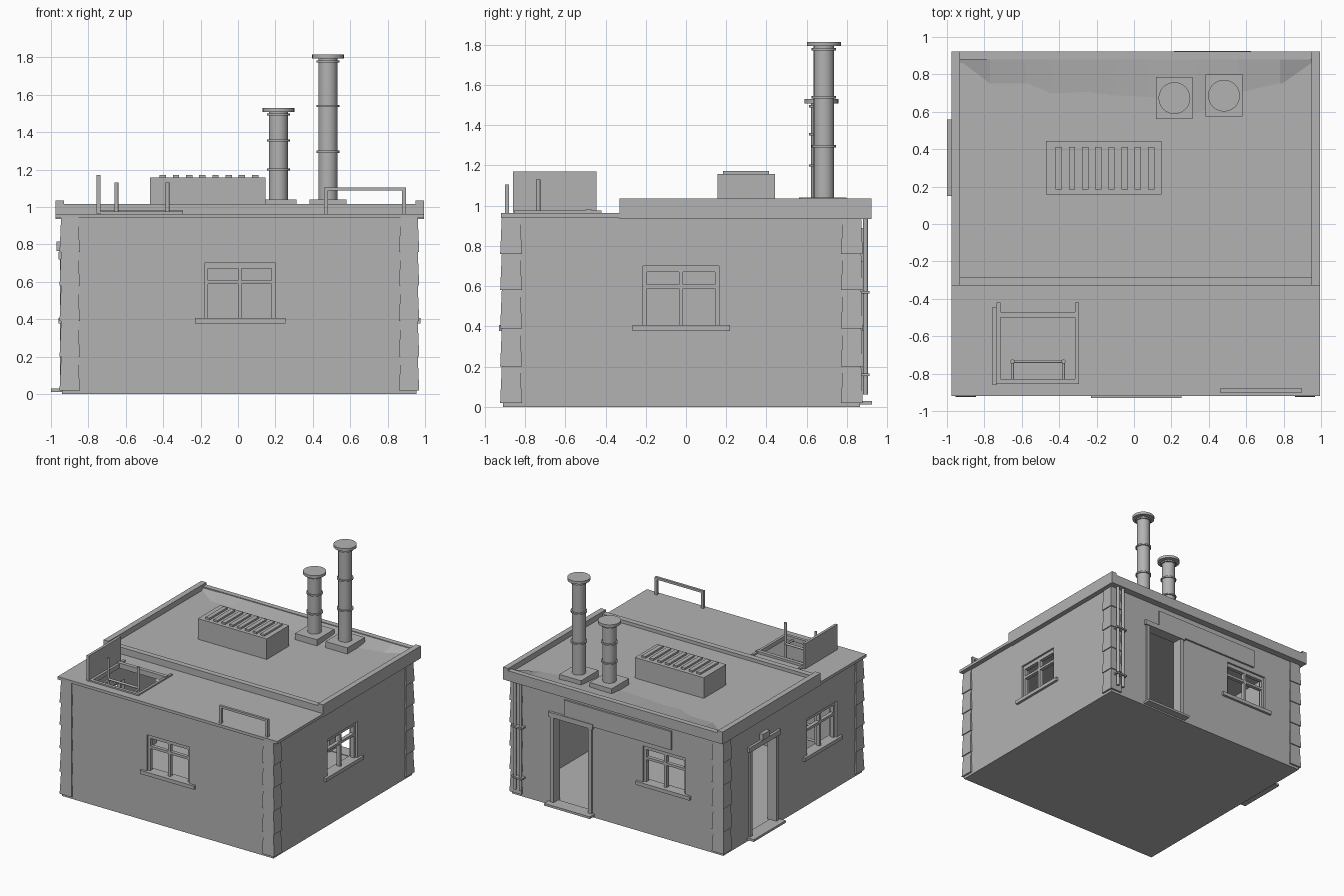
import bpy, bmesh, math
from mathutils import Vector

if "Cube" in bpy.data.objects:
    bpy.data.objects.remove(bpy.data.objects["Cube"], do_unlink=True)

GREY = bpy.data.materials.new("plain_grey")
GREY.use_nodes = True
GREY.diffuse_color = (0.45, 0.45, 0.45, 1)
GREY.node_tree.nodes["Principled BSDF"].inputs["Base Color"].default_value = (0.45, 0.45, 0.45, 1)


def finish(name, bm):
    bmesh.ops.recalc_face_normals(bm, faces=bm.faces)
    mesh = bpy.data.meshes.new(name)
    bm.to_mesh(mesh)
    bm.free()
    mesh.materials.append(GREY)
    obj = bpy.data.objects.new(name, mesh)
    bpy.context.collection.objects.link(obj)
    return obj


def add_box(bm, x, y, z):
    verts = bmesh.ops.create_cube(bm, size=1)["verts"]
    for v in verts:
        v.co = Vector([(r[0] + r[1]) / 2 + c * (r[1] - r[0]) for r, c in zip((x, y, z), v.co)])


def boxes(name, *ranges):
    bm = bmesh.new()
    for r in ranges:
        add_box(bm, *r)
    return finish(name, bm)


def add_rod(bm, a, b, radius, sides=10):
    a, b = Vector(a), Vector(b)
    verts = bmesh.ops.create_cone(bm, cap_ends=True, segments=sides, radius1=radius,
                                  radius2=radius, depth=(b - a).length)["verts"]
    turn = (b - a).to_track_quat("Z", "Y")
    for v in verts:
        v.co = turn @ v.co + (a + b) / 2


def rods(name, radius, *pairs):
    bm = bmesh.new()
    for a, b in pairs:
        add_rod(bm, a, b, radius)
    return smooth(finish(name, bm))


def smooth(obj):
    bpy.ops.object.select_all(action="DESELECT")
    obj.select_set(True)
    bpy.context.view_layer.objects.active = obj
    bpy.ops.object.shade_smooth_by_angle(angle=math.radians(40))
    return obj


def cut(obj, *ranges):
    for r in ranges:
        cutter = boxes("cutter", r)
        cutter.hide_render = True
        mod = obj.modifiers.new("cut", "BOOLEAN")
        mod.operation, mod.solver, mod.object = "DIFFERENCE", "EXACT", cutter
        bpy.context.view_layer.objects.active = obj
        bpy.ops.object.modifier_apply(modifier=mod.name)
        bpy.data.objects.remove(cutter, do_unlink=True)


# Wall planes: outward sign, axis the wall runs along, outer face position
WALLS = {"front": (-1, "x", -0.91), "back": (1, "x", 0.865),
         "left": (1, "y", 0.955), "right": (-1, "y", -0.94)}


def on_wall(wall, u, depth, z):
    """Box ranges from a span along the wall and a depth measured outward."""
    sign, axis, face = WALLS[wall]
    d = tuple(sorted(face + sign * k for k in depth))
    return (u, d, z) if axis == "x" else (d, u, z)


WINDOWS = {"front": 0.01, "left": -0.025, "back": -0.41, "right": -0.4}
DOORS = {"back": 0.42, "right": 0.355}
SILL, HEAD, HALF = 0.405, 0.70, 0.19
DOOR_HALF, DOOR_TOP = 0.155, 0.72

# Hollow building shell with openings
shell = boxes("walls", ((-0.94, 0.955), (-0.91, 0.865), (0, 0.945)))
cut(shell, ((-0.87, 0.885), (-0.84, 0.795), (0.025, 1.2)))
for wall, c in WINDOWS.items():
    cut(shell, on_wall(wall, (c - HALF, c + HALF), (-0.12, 0.05), (SILL, HEAD)))
for wall, c in DOORS.items():
    cut(shell, on_wall(wall, (c - DOOR_HALF, c + DOOR_HALF), (-0.12, 0.05), (0.025, DOOR_TOP)))

# Window sills, frames and glazing bars
for wall, c in WINDOWS.items():
    l, r, t = c - HALF, c + HALF, 0.02
    depth = (-0.045, -0.015)
    boxes(wall + "_window_sill", on_wall(wall, (l - 0.05, r + 0.055), (-0.05, 0.02), (0.378, SILL + 0.002)))
    boxes(wall + "_window_frame",
          on_wall(wall, (l, l + t), depth, (SILL, HEAD)),
          on_wall(wall, (r - t, r), depth, (SILL, HEAD)),
          on_wall(wall, (l, r), depth, (HEAD - 0.03, HEAD)),
          on_wall(wall, (l, r), depth, (0.588, 0.608)),
          on_wall(wall, (c - 0.01, c + 0.01), depth, (SILL, HEAD)))

# Door frames, lintels and steps
for wall, c in DOORS.items():
    l, r, t = c - DOOR_HALF, c + DOOR_HALF, 0.03
    boxes(wall + "_door_frame",
          on_wall(wall, (l - t, l), (-0.06, 0.012), (0.025, DOOR_TOP)),
          on_wall(wall, (r, r + t), (-0.06, 0.012), (0.025, DOOR_TOP)),
          on_wall(wall, (l - 0.045, r + 0.045), (-0.06, 0.02), (DOOR_TOP, DOOR_TOP + 0.04)))
    boxes(wall + "_door_step", on_wall(wall, (l - 0.05, r + 0.05), (-0.05, 0.06), (0.012, 0.03)))

boxes("door_lamp", on_wall("right", (0.31, 0.40), (0, 0.03), (0.765, 0.815)))
boxes("sign_board", on_wall("back", (-0.48, 0.48), (0, 0.015), (0.74, 0.89)))

# Corner pillars made of stacked, slightly waisted blocks
bm = bmesh.new()
JOINTS = (0.02, 0.20, 0.39, 0.58, 0.76, 0.94)
for cx in (-0.90, 0.915):
    for cy in (-0.87, 0.825):
        for z0, z1 in zip(JOINTS, JOINTS[1:]):
            cone = bmesh.ops.create_cone(bm, cap_ends=True, segments=4, radius1=0.054 * math.sqrt(2),
                                         radius2=0.046 * math.sqrt(2), depth=z1 - z0)["verts"]
            turn = math.radians(45)
            for v in cone:
                x, y = v.co.x, v.co.y
                v.co = Vector((cx + x * math.cos(turn) - y * math.sin(turn),
                               cy + x * math.sin(turn) + y * math.cos(turn), v.co.z + (z0 + z1) / 2))
finish("corner_pillars", bm)

# Lower front roof with hatch opening
lower = boxes("lower_roof", ((-0.975, 0.995), (-0.92, -0.30), (0.94, 0.963)))
cut(lower, ((-0.725, -0.305), (-0.83, -0.48), (0.8, 1.1)))

# Raised rear roof and its parapet
boxes("upper_roof", ((-0.95, 0.97), (-0.31, 0.90), (0.936, 0.99)))
boxes("parapet",
      ((-0.975, -0.93), (-0.33, 0.922), (0.935, 1.035)),
      ((0.95, 0.995), (-0.33, 0.922), (0.935, 1.035)),
      ((-0.93, 0.95), (-0.33, -0.285), (0.935, 1.017)),
      ((-0.93, 0.95), (0.88, 0.922), (0.935, 1.017)))

# Low drift of rubble against the rear parapet
EDGE = ((-0.93, 0.86), (-0.77, 0.74), (-0.58, 0.74), (-0.44, 0.68), (-0.26, 0.69), (-0.11, 0.67),
        (0.08, 0.66), (0.33, 0.57), (0.56, 0.69), (0.78, 0.74), (0.95, 0.86))
bm = bmesh.new()
low = [bm.verts.new((x, y, 0.988)) for x, y in EDGE]
high = [bm.verts.new((x, 0.885, 1.012)) for x, y in EDGE]
for i in range(len(EDGE) - 1):
    bm.faces.new((low[i], low[i + 1], high[i + 1], high[i]))
finish("roof_drift", bm)

# Chimneys: square base, pipe, bands and cap
for name, cx, cy, top, bands in (("short_chimney", 0.216, 0.673, 1.53, (1.20, 1.355, 1.495)),
                                 ("tall_chimney", 0.481, 0.686, 1.815, (1.295, 1.54, 1.778))):
    boxes(name + "_base", ((cx - 0.098, cx + 0.098), (cy - 0.112, cy + 0.112), (0.985, 1.04)))
    bm = bmesh.new()
    add_rod(bm, (cx, cy, 1.03), (cx, cy, top - 0.01), 0.051, 24)
    for z in bands:
        add_rod(bm, (cx, cy, z - 0.006), (cx, cy, z + 0.006), 0.061, 24)
    add_rod(bm, (cx, cy, top - 0.022), (cx, cy, top), 0.085, 24)
    smooth(finish(name, bm))

# Roof ventilation box with slats
boxes("vent_box", ((-0.47, 0.148), (0.157, 0.443), (0.985, 1.157)))
boxes("vent_slats", *[((x - 0.017, x + 0.017), (0.185, 0.413), (1.15, 1.172))
                      for x in (-0.402 + 0.0705 * i for i in range(8))])

# Hatch rim and raised lid
boxes("hatch_rim",
      ((-0.735, -0.715), (-0.855, -0.42), (0.94, 0.975)),
      ((-0.315, -0.295), (-0.855, -0.42), (0.94, 0.975)),
      ((-0.735, -0.295), (-0.855, -0.83), (0.94, 0.975)),
      ((-0.735, -0.295), (-0.50, -0.47), (0.94, 0.982)))
boxes("hatch_lid", ((-0.757, -0.736), (-0.86, -0.445), (0.965, 1.17)))

# Ladder under the hatch
LX, RX, LY = -0.65, -0.377, -0.735
rods("ladder_posts", 0.011, *[((x, LY, 0.025), (x, LY, 1.13)) for x in (LX, RX)])
rods("ladder_rungs", 0.009, *[((LX, LY, 0.12 + 0.12 * i), (RX, LY, 0.12 + 0.12 * i)) for i in range(8)])
rods("ladder_stays", 0.008, *[((x, LY, 0.95), (x, -0.835, 0.95)) for x in (LX, RX)])

# Handrail on the front roof edge
boxes("handrail",
      ((0.46, 0.48), (-0.90, -0.88), (0.955, 1.105)),
      ((0.877, 0.897), (-0.90, -0.88), (0.955, 1.105)),
      ((0.48, 0.877), (-0.90, -0.88), (1.087, 1.105)))

# Drain pipes with brackets at the rear corner
rods("drain_pipes", 0.012, *[((x, 0.893, 0.06), (x, 0.893, 0.94)) for x in (0.86, 0.91)])
boxes("pipe_brackets", *[((0.835, 0.935), (0.86, 0.913), (z - 0.006, z + 0.006)) for z in (0.16, 0.57)])
